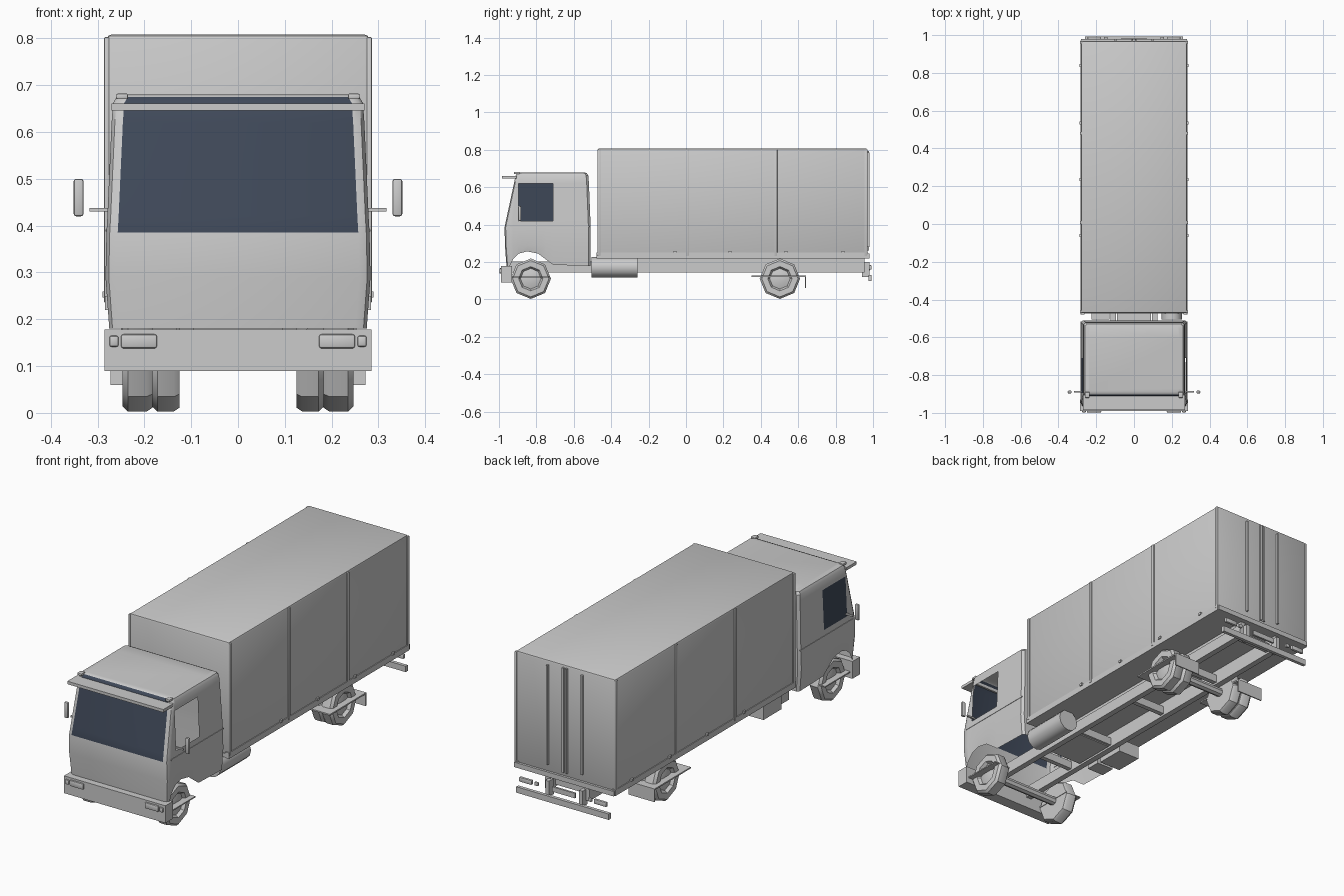
import bpy, bmesh, math
from mathutils import Matrix

if "Cube" in bpy.data.objects:
    bpy.data.objects.remove(bpy.data.objects["Cube"])


def material(name, rgb):
    m = bpy.data.materials.new(name)
    m.diffuse_color = (*rgb, 1)
    m.use_nodes = True
    m.node_tree.nodes["Principled BSDF"].inputs["Base Color"].default_value = m.diffuse_color
    return m


GREY = material("grey_paint", (0.6, 0.6, 0.6))
GLASS = material("dark_glass", (0.05, 0.066, 0.1))


def finish(bm, name, smooth=True):
    me = bpy.data.meshes.new(name)
    bm.to_mesh(me)
    bm.free()
    ob = bpy.data.objects.new(name, me)
    bpy.context.collection.objects.link(ob)
    me.materials.append(GREY)
    me.materials.append(GLASS)
    if smooth:
        bpy.ops.object.select_all(action='DESELECT')
        ob.select_set(True)
        bpy.context.view_layer.objects.active = ob
        bpy.ops.object.shade_smooth_by_angle(angle=math.radians(35))
    return ob


def box(name, x, y, z, bevel=0.0):
    """Box from (min, max) pairs, optionally with rounded edges."""
    bm = bmesh.new()
    bmesh.ops.create_cube(bm, size=1)
    for v in bm.verts:
        for i, (a, b) in enumerate((x, y, z)):
            v.co[i] = (a + b) / 2 + v.co[i] * (b - a)
    if bevel:
        bmesh.ops.bevel(bm, geom=bm.edges[:], offset=bevel, segments=2,
                        profile=0.5, affect='EDGES')
    return finish(bm, name, bool(bevel))


def pair(name, x, y, z, bevel=0.0):
    """Box on the right and its mirror on the left."""
    box("right_" + name, x, y, z, bevel)
    box("left_" + name, (-x[1], -x[0]), y, z, bevel)


def lathe_x(name, profile, sides, cy, cz, sign=1, phase=0.0):
    """Closed solid turned about an axis along x; profile is (x, radius)."""
    bm = bmesh.new()
    rings = []
    for x, r in profile:
        rings.append([bm.verts.new((sign * x,
                      cy + r * math.sin(2 * math.pi * (i + phase) / sides),
                      cz + r * math.cos(2 * math.pi * (i + phase) / sides)))
                      for i in range(sides)])
    for a, b in zip(rings, rings[1:]):
        for i in range(sides):
            j = (i + 1) % sides
            bm.faces.new((a[i], a[j], b[j], b[i]))
    bm.faces.new(rings[0])
    bm.faces.new(rings[-1])
    bmesh.ops.recalc_face_normals(bm, faces=bm.faces[:])
    return finish(bm, name)


# Cab shell: stacked plan outlines (z, half width, front y, back y)
LEVELS = [(0.18, 0.275, -0.960, -0.510), (0.29, 0.283, -0.968, -0.510),
          (0.385, 0.281, -0.970, -0.510), (0.42, 0.279, -0.963, -0.511),
          (0.62, 0.270, -0.920, -0.519), (0.662, 0.267, -0.911, -0.522),
          (0.675, 0.259, -0.902, -0.530)]
# Side stations (y, height of the lower edge), following the wheel arch
SIDE = [(-0.945, 0.180), (-0.925, 0.215), (-0.895, 0.245), (-0.85, 0.257),
        (-0.79, 0.245), (-0.75, 0.215), (-0.71, 0.185), (-0.60, 0.182)]


def cab_outline(k):
    z, w, yf, yb = LEVELS[k]
    half = [(w - 0.024, yf, z), (w - 0.007, yf + 0.006, z)]
    for i, (y, low) in enumerate(SIDE):
        half.append((w, max(y, yf + 0.018 + 0.001 * i), low if k == 0 else z))
    half += [(w, yb - 0.012, z), (w - 0.012, yb, z)]
    return half + [(-x, y, zz) for x, y, zz in reversed(half)]


bm = bmesh.new()
rings = [[bm.verts.new(p) for p in cab_outline(k)] for k in range(len(LEVELS))]
n = len(rings[0])
opening = []
for k in range(len(rings) - 1):
    for i in range(n):
        j = (i + 1) % n
        f = bm.faces.new((rings[k][i], rings[k][j], rings[k + 1][j], rings[k + 1][i]))
        if i == n - 1 and k >= 2:            # windscreen
            f.material_index = 1
        if k == 3 and 4 <= i <= 7:           # open right window
            opening.append(f)
        if k == 3 and n - 9 <= i <= n - 6:   # glazed left window
            f.material_index = 1
roof_in = [bm.verts.new((v.co.x * 0.93, -0.715 + (v.co.y + 0.715) * 0.93, 0.68))
           for v in rings[-1]]
for i in range(n):
    j = (i + 1) % n
    bm.faces.new((rings[-1][i], rings[-1][j], roof_in[j], roof_in[i]))
bm.faces.new(roof_in)
bmesh.ops.delete(bm, geom=opening, context='FACES_ONLY')
finish(bm, "cab_shell")

# Sun visor, marker lamps, waistline and mirrors
box("sun_visor", (-0.27, 0.27), (-0.985, -0.905), (0.646, 0.661))
pair("marker_lamp", (0.235, 0.26), (-0.92, -0.89), (0.67, 0.682), 0.003)
pair("waist_trim", (0.279, 0.283), (-0.94, -0.515), (0.387, 0.392))
pair("mirror", (0.33, 0.351), (-0.897, -0.882), (0.42, 0.50), 0.005)
pair("mirror_arm", (0.265, 0.317), (-0.893, -0.885), (0.43, 0.438))

# Front bumper with lamps
box("front_bumper", (-0.285, 0.285), (-0.99, -0.93), (0.09, 0.178))
pair("headlamp", (0.173, 0.25), (-0.998, -0.985), (0.138, 0.168), 0.005)
pair("turn_lamp", (0.255, 0.275), (-0.998, -0.985), (0.141, 0.165), 0.005)

# Cargo body
box("cargo_body", (-0.28, 0.28), (-0.472, 0.968), (0.235, 0.808), 0.009)
pair("floor_rail", (0.262, 0.284), (-0.478, 0.972), (0.22, 0.25))
box("cargo_floor", (-0.265, 0.265), (-0.475, 0.97), (0.22, 0.24))
for i, y in enumerate((-0.465, 0.008, 0.48, 0.962)):
    pair("side_post_%d" % i, (0.275, 0.286), (y - 0.008, y + 0.008), (0.235, 0.803), 0.003)
for i, y in enumerate((-0.06, 0.235, 0.535, 0.84)):
    pair("latch_%d" % i, (0.28, 0.289), (y - 0.008, y + 0.008), (0.247, 0.259))

# Rear doors: locking bars and lower sill
pair("centre_bar", (0.004, 0.014), (0.96, 0.978), (0.262, 0.795))
pair("lock_bar", (0.092, 0.102), (0.96, 0.98), (0.28, 0.785))
box("rear_sill", (-0.28, 0.28), (0.96, 0.98), (0.22, 0.245))

# Chassis frame
pair("frame_rail", (0.095, 0.125), (-0.94, 0.955), (0.145, 0.203))
pair("subframe", (0.095, 0.12), (-0.47, 0.955), (0.203, 0.222))
for i, y in enumerate((-0.6, -0.3, 0.1, 0.5, 0.9)):
    box("crossmember_%d" % i, (-0.1, 0.1), (y - 0.012, y + 0.012), (0.155, 0.195))
box("gearbox", (-0.09, 0.09), (-0.52, -0.3), (0.15, 0.2))

# Fuel tank on the right, battery box on the left
tank = bmesh.new()
bmesh.ops.create_cone(tank, cap_ends=True, segments=12, radius1=0.055, radius2=0.055,
                      depth=0.245, matrix=Matrix.Translation((0.2, -0.382, 0.172))
                      @ Matrix.Rotation(math.pi / 2, 4, 'X'))
finish(tank, "fuel_tank")
box("battery_box", (-0.25, -0.13), (-0.41, -0.265), (0.125, 0.195))
box("air_tank_box", (-0.225, -0.13), (-0.505, -0.43), (0.13, 0.2))

# Wheels: eight-sided tyres with dished hubs, doubled at the back
R = 0.108


def tyre(name, y, x0, x1, s):
    lathe_x(name, [(x0, 0.075), (x0, 0.1), (x0 + 0.012, R), (x1 - 0.012, R),
                   (x1, 0.097), (x1, 0.065), (x1 - 0.015, 0.055),
                   (x1 - 0.008, 0.03)], 8, y, 0.111, s)


for side, s in (("right", 1), ("left", -1)):
    tyre(side + "_front_tyre", -0.83, 0.183, 0.247, s)
    tyre(side + "_rear_outer_tyre", 0.502, 0.186, 0.247, s)
    tyre(side + "_rear_inner_tyre", 0.502, 0.125, 0.184, s)
for name, y in (("front_axle", -0.83), ("rear_axle", 0.502)):
    lathe_x(name, [(-0.19, 0.022), (0.19, 0.022)], 8, y, 0.111)

# Mudguards and flaps
pair("rear_mudguard", (0.125, 0.272), (0.35, 0.642), (0.12, 0.127))
pair("rear_mud_flap", (0.125, 0.272), (0.636, 0.642), (0.06, 0.127))
pair("front_step", (0.18, 0.272), (-0.93, -0.73), (0.118, 0.124))

# Rear underrun bar and tail lamps
box("underrun_bar", (-0.26, 0.26), (0.975, 0.992), (0.1, 0.13))
pair("tail_lamp", (0.175, 0.245), (0.978, 0.992), (0.16, 0.183), 0.003)
pair("reverse_lamp", (0.14, 0.16), (0.978, 0.99), (0.162, 0.18), 0.003)
pair("bar_bracket", (0.085, 0.105), (0.94, 0.98), (0.12, 0.2))
box("plate_holder", (-0.065, 0.065), (0.975, 0.985), (0.155, 0.18))
